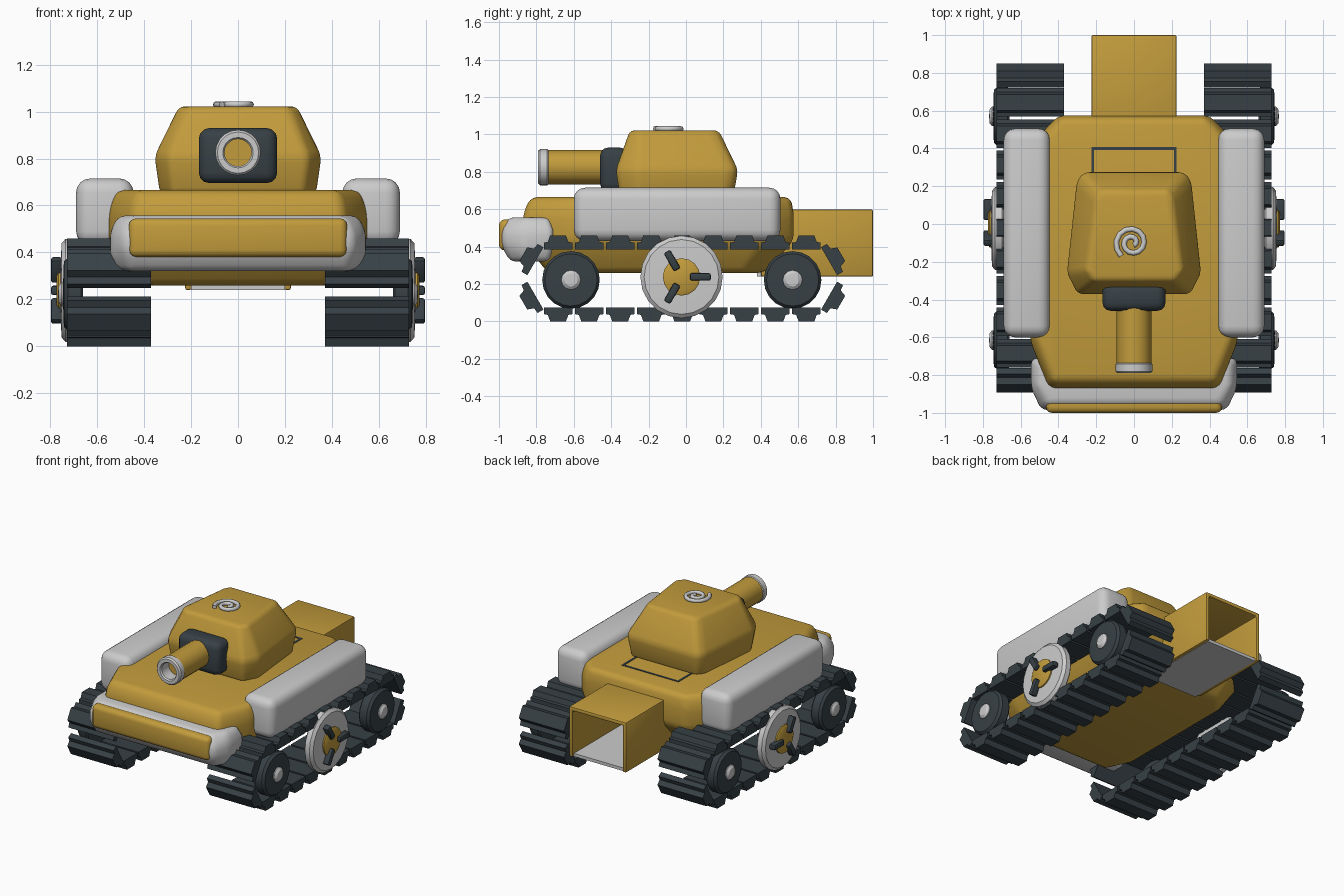
import bpy, bmesh
from math import pi, cos, sin, radians
from mathutils import Vector, Matrix

if "Cube" in bpy.data.objects:
    bpy.data.objects.remove(bpy.data.objects["Cube"])


def material(name, rgb):
    m = bpy.data.materials.new(name)
    m.diffuse_color = (*rgb, 1)
    m.use_nodes = True
    m.node_tree.nodes["Principled BSDF"].inputs["Base Color"].default_value = m.diffuse_color
    return m


GOLD = material("gold_paint", (0.54, 0.33, 0.045))
DARK = material("dark_rubber", (0.038, 0.052, 0.06))


def finish(name, bm, mat=None, bevel=0, segs=3, mirror=False):
    bmesh.ops.remove_doubles(bm, verts=bm.verts, dist=1e-5)
    bmesh.ops.recalc_face_normals(bm, faces=bm.faces)
    if bevel:
        edges = [e for e in bm.edges if e.calc_face_angle(0) > radians(18)]
        bmesh.ops.bevel(bm, geom=edges, offset=bevel, segments=segs,
                        profile=0.5, affect='EDGES', clamp_overlap=True)
    me = bpy.data.meshes.new(name)
    bm.to_mesh(me)
    bm.free()
    ob = bpy.data.objects.new(name, me)
    bpy.context.collection.objects.link(ob)
    if mat:
        me.materials.append(mat)
    bpy.ops.object.select_all(action='DESELECT')
    ob.select_set(True)
    bpy.context.view_layer.objects.active = ob
    bpy.ops.object.shade_smooth_by_angle(angle=radians(32))
    if mirror:
        ob.modifiers.new("mirror", 'MIRROR')
    return ob


def loft(bm, rings):
    rows = [[bm.verts.new(p) for p in ring] for ring in rings]
    n = len(rows[0])
    for a, b in zip(rows, rows[1:]):
        for i in range(n):
            j = (i + 1) % n
            bm.faces.new((a[i], a[j], b[j], b[i]))
    bm.faces.new(rows[0])
    bm.faces.new(rows[-1])


def outline(half, z):
    """Full plan outline from the +x half, listed front to back."""
    return [(x, y, z) for x, y in half] + [(-x, y, z) for x, y in reversed(half)]


def add_box(bm, lo, hi):
    loft(bm, [[(lo[0], lo[1], z), (hi[0], lo[1], z), (hi[0], hi[1], z), (lo[0], hi[1], z)]
              for z in (lo[2], hi[2])])


def box(name, lo, hi, mat=None, bevel=0, segs=3, mirror=False):
    bm = bmesh.new()
    add_box(bm, lo, hi)
    return finish(name, bm, mat, bevel, segs, mirror)


def lathe(name, profile, axis, c, sides, mat=None, mirror=False):
    """Revolve (radius, position) points around the x or y axis; c = other two coordinates."""
    bm = bmesh.new()
    rows = []
    for r, a in profile:
        row = []
        for i in range(sides):
            u, v = c[0] + r * cos(2 * pi * i / sides), c[1] + r * sin(2 * pi * i / sides)
            row.append(bm.verts.new((a, u, v) if axis == 'X' else (u, a, v)))
        rows.append(row)
    for a, b in zip(rows, rows[1:]):
        for i in range(sides):
            j = (i + 1) % sides
            bm.faces.new((a[i], a[j], b[j], b[i]))
    bmesh.ops.dissolve_degenerate(bm, dist=1e-6, edges=bm.edges)
    return finish(name, bm, mat, mirror=mirror)


# Hull
bm = bmesh.new()
loft(bm, [
    outline([(0.38, -0.74), (0.46, -0.58), (0.46, 0.30), (0.36, 0.42)], 0.26),
    outline([(0.45, -0.87), (0.55, -0.62), (0.55, 0.42), (0.40, 0.575)], 0.43),
    outline([(0.45, -0.87), (0.55, -0.62), (0.55, 0.42), (0.40, 0.575)], 0.58),
    outline([(0.43, -0.83), (0.52, -0.60), (0.52, 0.40), (0.38, 0.56)], 0.665)])
finish("hull", bm, GOLD, 0.035)

# Front bumper and its panel
bm = bmesh.new()
loft(bm, [
    outline([(0.46, -0.94), (0.52, -0.86), (0.52, -0.73)], 0.32),
    outline([(0.49, -0.985), (0.545, -0.87), (0.545, -0.71)], 0.40),
    outline([(0.49, -0.985), (0.545, -0.87), (0.545, -0.71)], 0.49),
    outline([(0.45, -0.95), (0.51, -0.86), (0.51, -0.73)], 0.557)])
finish("front_bumper", bm, None, 0.03)
box("bumper_panel", (-0.465, -1.0, 0.38), (0.465, -0.90, 0.545), GOLD, 0.03)

# Side pods
box("side_pod", (0.445, -0.6, 0.43), (0.69, 0.505, 0.715), None, 0.06, 4, True)

# Turret
bm = bmesh.new()
loft(bm, [
    outline([(0.28, -0.35), (0.335, -0.25), (0.29, 0.20), (0.25, 0.25)], 0.65),
    outline([(0.30, -0.375), (0.358, -0.26), (0.305, 0.23), (0.27, 0.278)], 0.81),
    outline([(0.21, -0.30), (0.255, -0.25), (0.205, 0.13), (0.18, 0.175)], 1.022)])
finish("turret", bm, GOLD, 0.03)

# Gun
box("gun_mantlet", (-0.167, -0.46, 0.695), (0.167, -0.31, 0.93), DARK, 0.045)
lathe("gun_barrel", [(0, -0.36), (0.092, -0.36), (0.092, -0.75), (0.06, -0.75), (0.06, -0.70), (0, -0.70)],
      'Y', (0, 0.825), 20, GOLD)
lathe("muzzle_ring", [(0.06, -0.70), (0.097, -0.742), (0.097, -0.78), (0.088, -0.79),
                      (0.065, -0.79), (0.058, -0.78), (0.058, -0.70), (0, -0.70)],
      'Y', (0, 0.825), 20)

# Spiral on the turret roof
cu = bpy.data.curves.new("roof_spiral", 'CURVE')
cu.dimensions = '3D'
cu.bevel_depth = 0.014
cu.bevel_resolution = 2
cu.use_fill_caps = True
sp = cu.splines.new('POLY')
N = 24
sp.points.add(N - 1)
for i, p in enumerate(sp.points):
    t = i / (N - 1)
    a, r = radians(-60 + 650 * t), 0.015 + 0.075 * t
    p.co = (-0.01 + r * cos(a), -0.10 + r * sin(a), 1.03, 1)
bpy.context.collection.objects.link(bpy.data.objects.new("roof_spiral", cu))

# Engine hatch seam behind the turret
bm = bmesh.new()
add_box(bm, (-0.226, 0.393, 0.64), (0.226, 0.408, 0.668))
for s in (-0.2185, 0.2185):
    add_box(bm, (s - 0.0075, 0.20, 0.64), (s + 0.0075, 0.40, 0.668))
finish("hatch_seam", bm, DARK)

# Rear box, open at the back, with a grey floor
bm = bmesh.new()
loft(bm, [[(x, y, z) for x, z in ((-0.225, 0.24), (-0.225, 0.598), (0.225, 0.598), (0.225, 0.24),
                                  (0.198, 0.24), (0.198, 0.57), (-0.198, 0.57), (-0.198, 0.24))]
          for y in (0.40, 1.0)])
finish("rear_box", bm, GOLD, 0.008, 2)
box("rear_box_floor", (-0.2, 0.38, 0.24), (0.2, 0.985, 0.262))

# Track links: straight runs above and below, two tilted links at each end
CY, CZ = -0.02, 0.23
spots = []
for i in range(-4, 5):
    spots += [(i * 0.166, 0.155, 0, 0.076), (i * 0.166, -0.155, pi, 0.076)]
for sy in (1, -1):
    for sz in (1, -1):
        spots.append((sy * 0.785, sz * 0.092, (-sy if sz > 0 else -sy * 2) * pi / 3, 0.086))
bm = bmesh.new()
for y, z, ang, w in spots:
    rot = Matrix.Rotation(ang, 3, 'X')
    prof = [(-w, 0), (w, 0), (w, 0.036), (0.055, 0.04), (0.042, 0.075),
            (-0.042, 0.075), (-0.055, 0.04), (-w, 0.036)]
    loft(bm, [[Vector((x, CY + y, CZ + z)) + rot @ Vector((0, u, v)) for u, v in prof]
              for x in (0.37, 0.728)])
finish("track_links", bm, DARK, mirror=True)

# Road wheels with hubs
for name, y in (("front", -0.615), ("rear", 0.57)):
    lathe(name + "_wheel", [(0, 0.66), (0.145, 0.66), (0.154, 0.67), (0.154, 0.725), (0.14, 0.742), (0, 0.747)],
          'X', (y, 0.222), 20, DARK, True)
    lathe(name + "_wheel_hub", [(0.052, 0.73), (0.052, 0.752), (0.035, 0.765), (0, 0.767)],
          'X', (y, 0.222), 12, None, True)

# Large centre wheel with gold cap and three tabs
WY, WZ = -0.024, 0.238
lathe("centre_wheel", [(0, 0.69), (0.21, 0.69), (0.22, 0.70), (0.22, 0.735), (0.20, 0.752), (0, 0.76)],
      'X', (WY, WZ), 20, None, True)
lathe("centre_wheel_cap", [(0.1, 0.74), (0.1, 0.765), (0.085, 0.773), (0, 0.773)],
      'X', (WY, WZ), 16, GOLD, True)
bm = bmesh.new()
for k in range(3):
    start = len(bm.verts)
    add_box(bm, (0.75, 0.045, -0.02), (0.797, 0.157, 0.02))
    bm.verts.ensure_lookup_table()
    new = bm.verts[start:]
    bmesh.ops.rotate(bm, verts=new, cent=(0, 0, 0), matrix=Matrix.Rotation(k * 2 * pi / 3, 3, 'X'))
    bmesh.ops.translate(bm, verts=new, vec=(0, WY, WZ))
finish("centre_wheel_tabs", bm, DARK, 0.01, 2, True)
